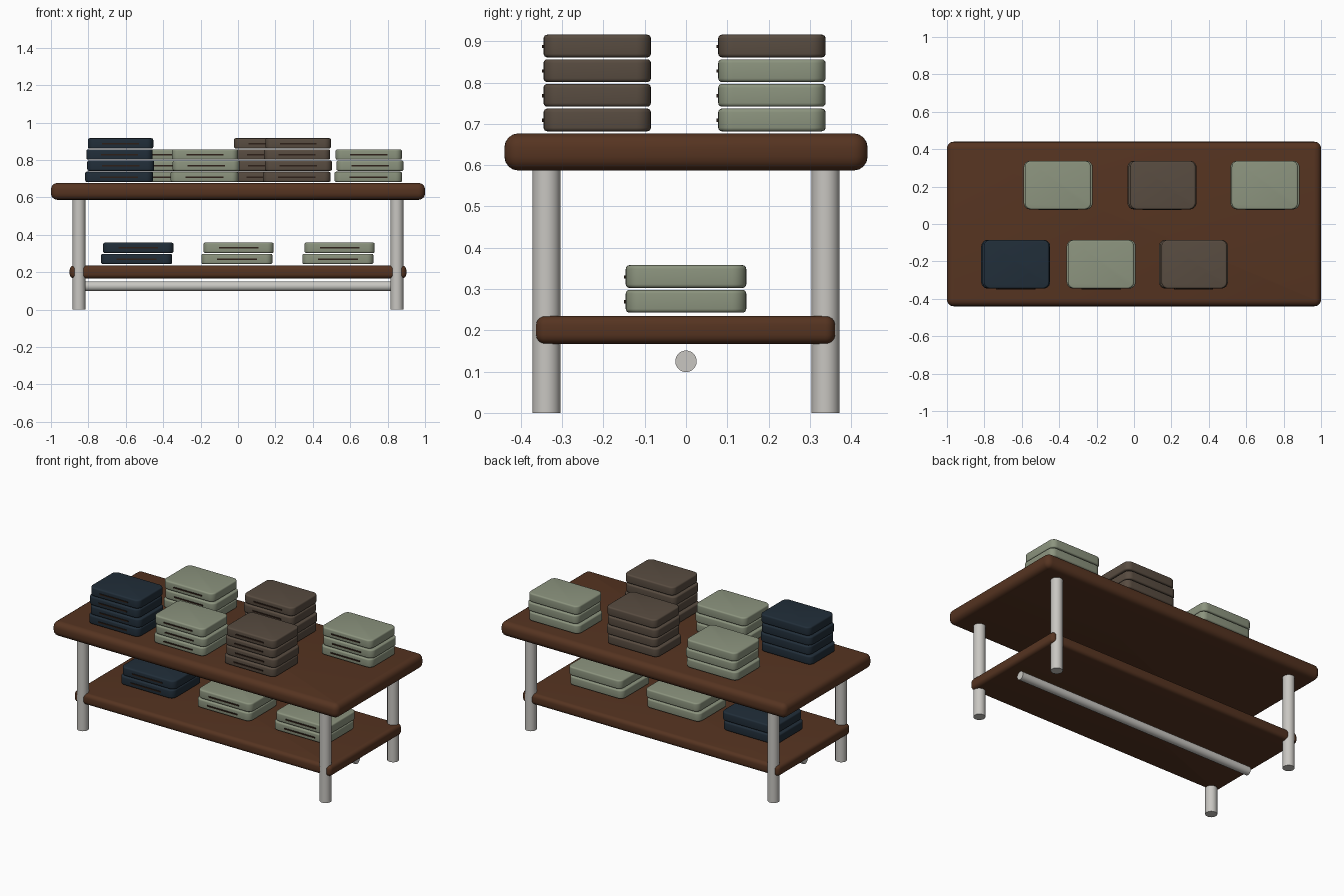
import bpy
import bmesh
import math

cube = bpy.data.objects.get("Cube")
if cube:
    bpy.data.objects.remove(cube, do_unlink=True)


def make_material(name, rgb):
    mat = bpy.data.materials.new(name)
    mat.use_nodes = True
    colour = (*rgb, 1.0)
    mat.diffuse_color = colour
    mat.node_tree.nodes["Principled BSDF"].inputs["Base Color"].default_value = colour
    return mat


wood = make_material("walnut wood", (0.092, 0.034, 0.015))
metal = make_material("pale metal", (0.58, 0.565, 0.535))
sage = make_material("sage cloth", (0.262, 0.296, 0.21))
brown = make_material("brown cloth", (0.098, 0.072, 0.052))
navy = make_material("navy cloth", (0.015, 0.027, 0.041))
dark = make_material("dark fold", (0.026, 0.014, 0.009))


def finish(bm, name, mat, angle=50):
    mesh = bpy.data.meshes.new(name)
    bm.to_mesh(mesh)
    bm.free()
    mesh.materials.append(mat)
    obj = bpy.data.objects.new(name, mesh)
    bpy.context.collection.objects.link(obj)
    bpy.ops.object.select_all(action='DESELECT')
    obj.select_set(True)
    bpy.context.view_layer.objects.active = obj
    bpy.ops.object.shade_smooth_by_angle(angle=math.radians(angle))
    return obj


def block(name, centre, size, mat, corner=0.0, edge=0.0):
    """Box with rounded plan corners, then rounded top and bottom rims."""
    bm = bmesh.new()
    bmesh.ops.create_cube(bm, size=1)
    bmesh.ops.scale(bm, vec=size, verts=bm.verts)
    if corner:
        upright = [e for e in bm.edges
                   if abs(e.verts[0].co.z - e.verts[1].co.z) > size[2] / 2]
        bmesh.ops.bevel(bm, geom=upright, offset=corner, segments=6,
                        profile=0.5, affect='EDGES')
    if edge:
        rims = [e for e in bm.edges
                if abs(e.verts[0].co.z - e.verts[1].co.z) < 1e-4]
        bmesh.ops.bevel(bm, geom=rims, offset=edge, segments=4,
                        profile=0.5, affect='EDGES')
    bmesh.ops.translate(bm, vec=centre, verts=bm.verts)
    return finish(bm, name, mat)


def rod(name, centre, radius, length, along_x=False):
    bm = bmesh.new()
    bmesh.ops.create_cone(bm, cap_ends=True, segments=32, radius1=radius,
                          radius2=radius, depth=length)
    obj = finish(bm, name, metal)
    obj.location = centre
    if along_x:
        obj.rotation_euler.y = math.pi / 2
    return obj


# Table
block("table_top", (0, 0, 0.632), (2, 0.88, 0.09), wood, 0.036, 0.034)
block("lower_shelf", (0, -0.001, 0.201), (1.8, 0.724, 0.068), wood, 0.024, 0.022)
for x, side in ((0.85, "left"), (-0.85, "right")):
    for y, end in ((-0.338, "front"), (0.338, "back")):
        rod(f"{end}_{side}_leg", (x, y, 0.295), 0.034, 0.59)
rod("stretcher_rail", (0, 0, 0.125), 0.026, 1.67, along_x=True)


# Folded garments, each with a dark fold line on its front
SHIFTS = (-0.004, 0.005, -0.002, 0.004)


def stack(name, x, y, z, count, mat, width, depth):
    for i in range(count):
        w = width - 0.004 * i
        cx = x + SHIFTS[i]
        cz = z + 0.0275 + 0.0597 * i
        block(f"{name}_garment_{i + 1}", (cx, y, cz), (w, depth, 0.055),
              mat, 0.035, 0.009)
        block(f"{name}_fold_{i + 1}", (cx, y - depth / 2, cz - 0.001),
              (0.56 * w, 0.008, 0.008), dark)


for name, x, y, count, mat in (
        ("front_right", -0.632, -0.215, 4, navy),
        ("front_middle", -0.175, -0.215, 3, sage),
        ("front_left", 0.318, -0.215, 4, brown),
        ("back_right", -0.405, 0.208, 3, sage),
        ("back_middle", 0.15, 0.208, 4, brown),
        ("back_left", 0.701, 0.208, 3, sage)):
    stack(name, x, y, 0.682, count, mat, 0.362, 0.26)

for name, x, mat in (("shelf_right", -0.538, navy),
                     ("shelf_middle", -0.002, sage),
                     ("shelf_left", 0.538, sage)):
    stack(name, x, 0, 0.243, 2, mat, 0.38, 0.292)
